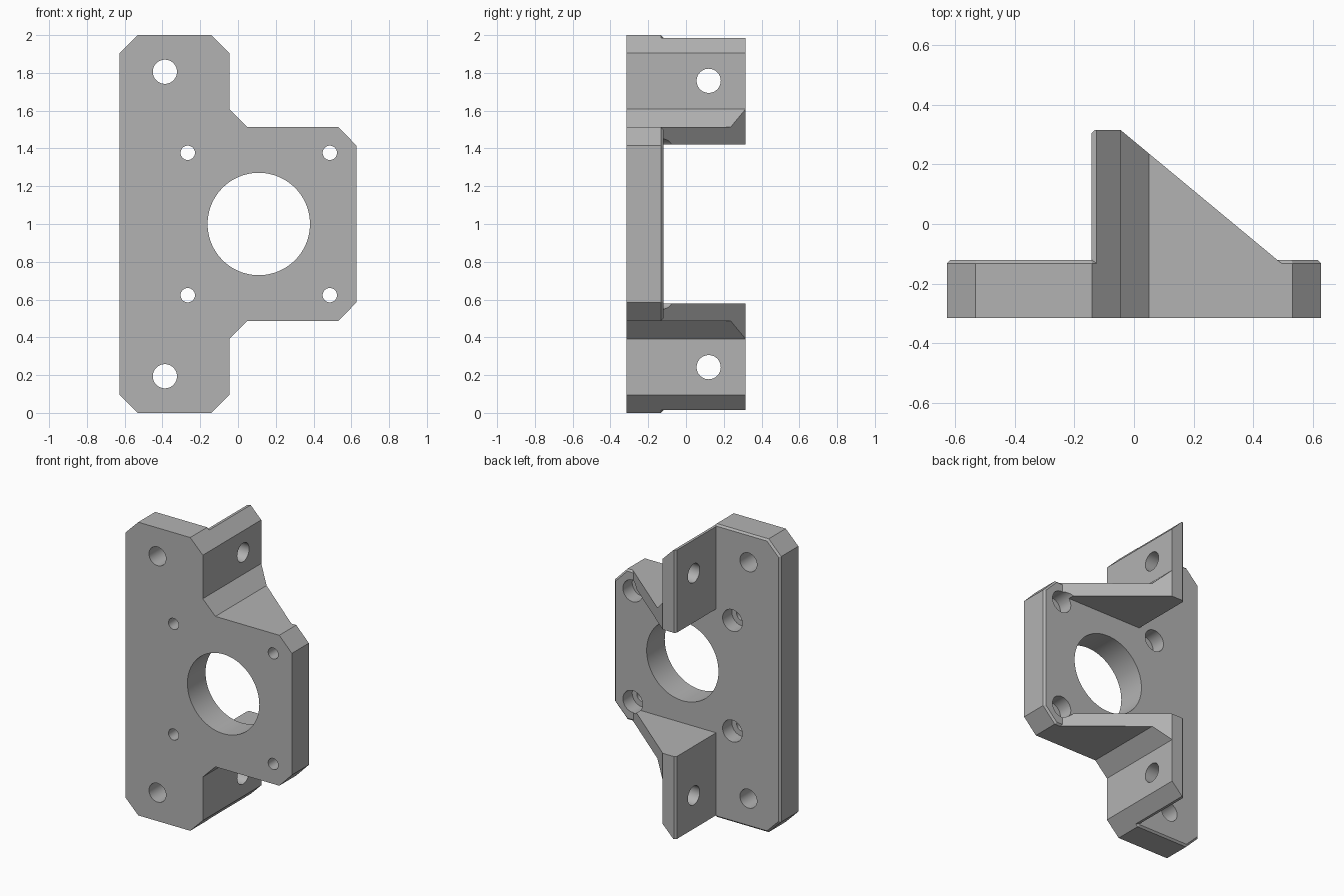
import bpy, bmesh
from mathutils import Vector, Matrix
from math import pi

cube = bpy.data.objects.get("Cube")
if cube:
    bpy.data.objects.remove(cube)

FRONT, BACK, TIP = -0.315, -0.12, 0.315

grey = bpy.data.materials.new("plain_grey")
grey.use_nodes = True
colour = (0.45, 0.45, 0.45, 1)
grey.diffuse_color = colour
grey.node_tree.nodes["Principled BSDF"].inputs["Base Color"].default_value = colour


def finish(name, bm):
    bmesh.ops.recalc_face_normals(bm, faces=bm.faces[:])
    mesh = bpy.data.meshes.new(name)
    bm.to_mesh(mesh)
    bm.free()
    mesh.materials.append(grey)
    obj = bpy.data.objects.new(name, mesh)
    bpy.context.collection.objects.link(obj)
    return obj


def extrude_outline(outline, y0, y1):
    bm = bmesh.new()
    face = bm.faces.new([bm.verts.new((x, y0, z)) for x, z in outline])
    new = bmesh.ops.extrude_face_region(bm, geom=[face])["geom"]
    verts = [v for v in new if isinstance(v, bmesh.types.BMVert)]
    bmesh.ops.translate(bm, verts=verts, vec=(0, y1 - y0, 0))
    bmesh.ops.recalc_face_normals(bm, faces=bm.faces[:])
    return bm


def bevel(bm, test, width=0.012):
    edges = [e for e in bm.edges if test(*[v.co for v in e.verts])]
    bmesh.ops.bevel(bm, geom=edges, offset=width, segments=1, affect="EDGES")


def boolean(target, tool, operation):
    mod = target.modifiers.new(tool.name, "BOOLEAN")
    mod.operation, mod.solver, mod.object = operation, "EXACT", tool
    bpy.context.view_layer.objects.active = target
    bpy.ops.object.modifier_apply(modifier=mod.name)
    bpy.data.objects.remove(tool)


def drill(target, centre, radius, depth, axis, sides=48):
    bm = bmesh.new()
    turn = Matrix.Rotation(pi / 2, 4, "X" if axis == "Y" else "Y")
    bmesh.ops.create_cone(bm, cap_ends=True, segments=sides, radius1=radius,
                          radius2=radius, depth=depth,
                          matrix=Matrix.Translation(centre) @ turn)
    boolean(target, finish("drill", bm), "DIFFERENCE")


# Mounting plate: upper half of the outline, mirrored to the lower half
upper = [(0.627, 1.415), (0.532, 1.513), (0.05, 1.513), (-0.045, 1.608),
         (-0.045, 1.905), (-0.14, 2), (-0.532, 2), (-0.627, 1.905)]
lower = [(x, 2 - z) for x, z in reversed(upper)]
bm = extrude_outline(upper + lower, FRONT, BACK)
bevel(bm, lambda a, b: min(a.y, b.y) > BACK - 0.001)
bracket = finish("motor_bracket", bm)

# Two side wings, each with a triangular gusset
wing = [(-0.143, 1.422), (-0.143, 1.985), (-0.125, 1.985), (-0.045, 1.905),
        (-0.045, 1.608), (0.05, 1.513), (0.5, 1.513), (0.5, 1.422)]
slope = Vector((TIP - BACK, 0.525, 0))
for side in (1, -1):
    bm = extrude_outline([(x, 1 + side * (z - 1)) for x, z in wing], -0.2, TIP)
    cut = bmesh.ops.bisect_plane(bm, geom=bm.verts[:] + bm.edges[:] + bm.faces[:],
                                 plane_co=(-0.045, TIP, 0), plane_no=slope,
                                 clear_outer=True)
    rim = [g for g in cut["geom_cut"] if isinstance(g, bmesh.types.BMEdge)]
    bmesh.ops.holes_fill(bm, edges=rim, sides=0)
    bmesh.ops.remove_doubles(bm, verts=bm.verts[:], dist=0.0005)
    bmesh.ops.recalc_face_normals(bm, faces=bm.faces[:])
    bevel(bm, lambda a, b: max(a.x, b.x) < -0.14 and min(a.y, b.y) > TIP - 0.01)
    boolean(bracket, finish("wing", bm), "UNION")

# Motor bore and screw holes
drill(bracket, (0.11, -0.2, 1), 0.271, 0.5, "Y", 96)
for side in (1, -1):
    drill(bracket, (-0.387, -0.2, 1 + side * 0.806), 0.064, 0.5, "Y")
    drill(bracket, (-0.1, 0.12, 1 + side * 0.758), 0.064, 0.3, "X")
    for x in (-0.266, 0.486):
        z = 1 + side * 0.377
        drill(bracket, (x, -0.25, z), 0.038, 0.3, "Y")
        # Screw head recess from the back
        drill(bracket, (x, BACK + 0.1, z), 0.074, 0.4, "Y")

bpy.ops.object.select_all(action="DESELECT")
bracket.select_set(True)
bpy.context.view_layer.objects.active = bracket
bpy.ops.object.shade_smooth_by_angle(angle=pi / 9)
